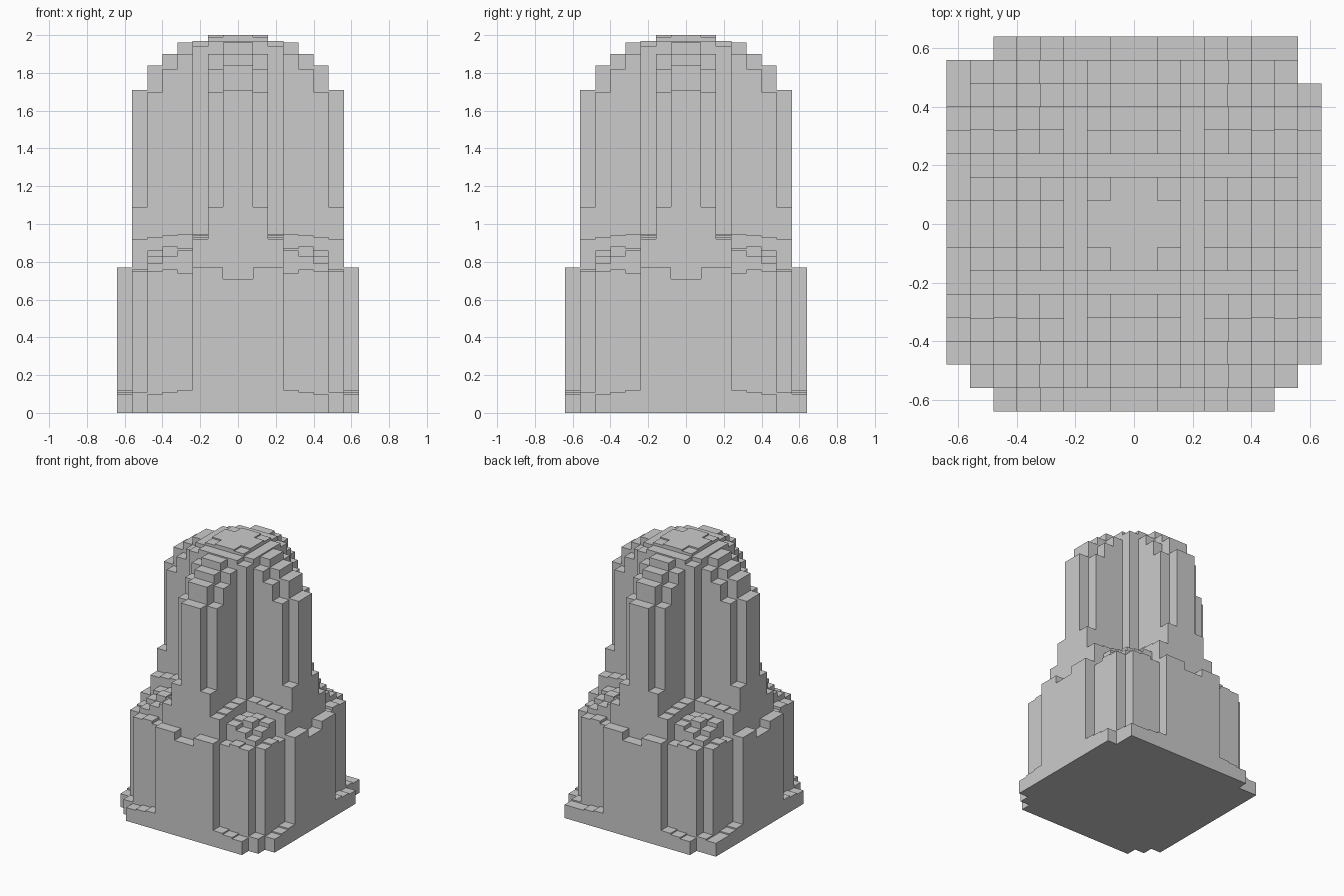
import bpy, bmesh

if "Cube" in bpy.data.objects:
    bpy.data.objects.remove(bpy.data.objects["Cube"])

C = 0.08   # width of one square column
N = 8      # columns from the centre to each side

# Column heights for one eighth of the plan, from the centre outwards;
# mirrored across both axes and both diagonals
OCTANT = [
    [2.00],
    [2.00, 1.99],
    [1.97, 1.97, 1.94],
    [1.96, 1.90, 0.945, 0.86],
    [1.90, 1.82, 0.94, 0.87, 0.88],
    [1.84, 1.70, 0.93, 0.86, 0.83, 0.79],
    [1.71, 1.09, 0.92, 0.74, 0.76, 0.75, 0.11],
    [0.71, 0.77, 0.77, 0.12, 0.11, 0.10, 0.00, 0.00],
]
# Two odd plinth columns that break the symmetry
EXTRA = {(6, 7): 0.10, (-8, 6): 0.10}


def height(i, j):
    if (i, j) in EXTRA:
        return EXTRA[i, j]
    a, b = (k if k >= 0 else -1 - k for k in (i, j))
    return OCTANT[max(a, b)][min(a, b)] if max(a, b) < N else 0.0


def build(name, low, high):
    """Columns whose height lies in (low, high], walled down to their neighbours."""
    bm = bmesh.new()

    def quad(*pts):
        bm.faces.new([bm.verts.new(p) for p in pts])

    for i in range(-N, N):
        for j in range(-N, N):
            h = height(i, j)
            if not low < h <= high:
                continue
            x0, x1, y0, y1 = i * C, (i + 1) * C, j * C, (j + 1) * C
            ring = [(x0, y0), (x1, y0), (x1, y1), (x0, y1)]
            quad(*[(x, y, h) for x, y in ring])
            quad(*[(x, y, 0) for x, y in reversed(ring)])
            steps = [(0, -1), (1, 0), (0, 1), (-1, 0)]
            for k, (di, dj) in enumerate(steps):
                n = height(i + di, j + dj)
                if n < h:
                    p, q = ring[k], ring[(k + 1) % 4]
                    quad((*p, n), (*q, n), (*q, h), (*p, h))
    bmesh.ops.remove_doubles(bm, verts=bm.verts, dist=1e-4)
    mesh = bpy.data.meshes.new(name)
    bm.to_mesh(mesh)
    bm.free()
    bpy.context.collection.objects.link(bpy.data.objects.new(name, mesh))


build("plinth_corners", 0.0, 0.5)      # low ledge round the foot
build("stepped_base", 0.5, 1.0)        # body and shelves between the arms
build("domed_cross_tower", 1.0, 2.5)   # four-armed tower with rounded top
